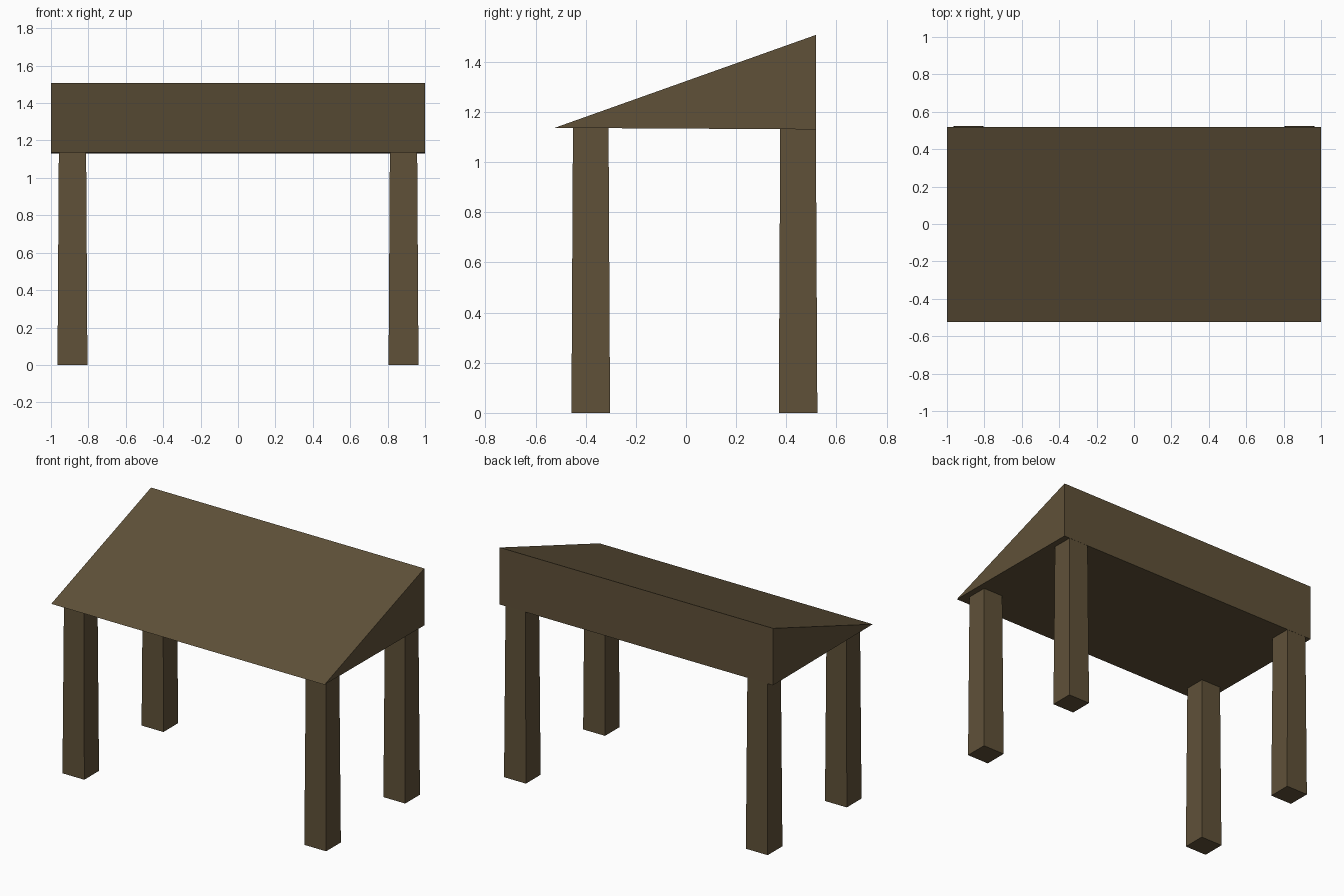
import bpy
import bmesh
from mathutils import Vector

cube = bpy.data.objects.get("Cube")
if cube:
    bpy.data.objects.remove(cube, do_unlink=True)

# One brown timber colour
timber = bpy.data.materials.new("dark brown timber")
timber.use_nodes = True
colour = (0.115, 0.082, 0.040, 1)
timber.diffuse_color = colour
timber.node_tree.nodes["Principled BSDF"].inputs["Base Color"].default_value = colour


def prism(name, start, end):
    """Join two matching end profiles into a closed solid."""
    bm = bmesh.new()
    a = [bm.verts.new(p) for p in start]
    b = [bm.verts.new(p) for p in end]
    bm.faces.new(a)
    bm.faces.new(b)
    for i in range(len(a)):
        j = (i + 1) % len(a)
        bm.faces.new((a[i], a[j], b[j], b[i]))
    bmesh.ops.recalc_face_normals(bm, faces=bm.faces)
    mesh = bpy.data.meshes.new(name)
    bm.to_mesh(mesh)
    bm.free()
    mesh.materials.append(timber)
    obj = bpy.data.objects.new(name, mesh)
    bpy.context.collection.objects.link(obj)
    return obj


def square(centre, half_x, half_y, z):
    x, y = centre
    return [Vector((x + sx * half_x, y + sy * half_y, z))
            for sx, sy in ((-1, -1), (1, -1), (1, 1), (-1, 1))]


# Solid wedge roof, rising towards the back
profile = [(-0.524, 1.137), (0.519, 1.131), (0.519, 1.508)]
prism("sloped_roof", *[[Vector((x, y, z)) for y, z in profile] for x in (-1, 1)])

# Four slightly tapered legs
for side, sx in (("left", 1), ("right", -1)):
    for end, y in (("front", -0.380), ("back", 0.447)):
        centre = (sx * 0.885, y)
        prism(f"{end}_{side}_leg",
              square(centre, 0.080, 0.077, 0),
              square(centre, 0.073, 0.071, 1.14))
